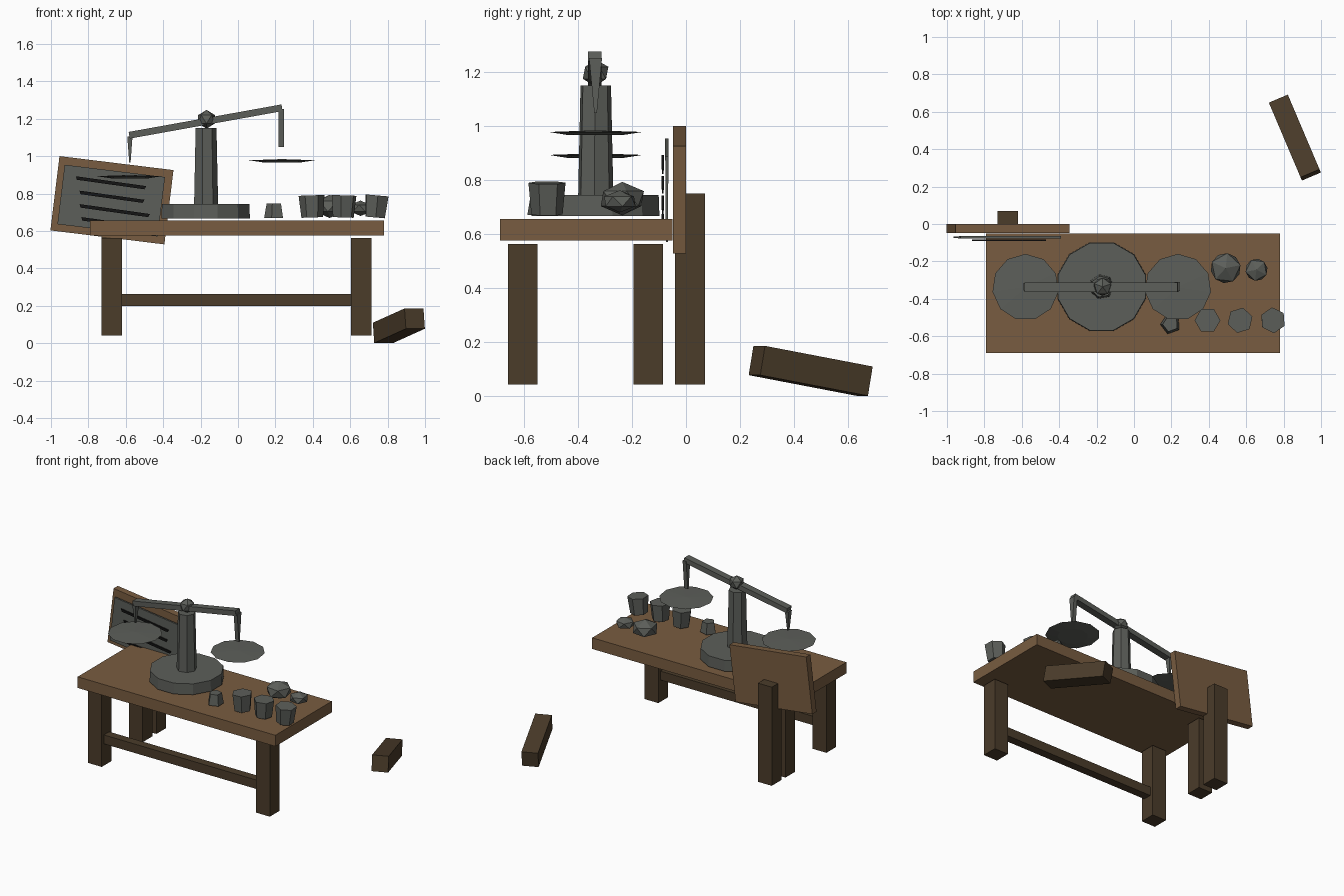
import bpy, bmesh, math
from mathutils import Matrix, Vector

cube = bpy.data.objects.get("Cube")
if cube:
    bpy.data.objects.remove(cube, do_unlink=True)


def material(name, rgb):
    m = bpy.data.materials.new(name)
    m.use_nodes = True
    m.diffuse_color = (*rgb, 1)
    bsdf = m.node_tree.nodes["Principled BSDF"]
    bsdf.inputs["Base Color"].default_value = (*rgb, 1)
    bsdf.inputs["Roughness"].default_value = 0.9
    return m


PLANK = material("plank_wood", (0.19, 0.108, 0.052))
DARK = material("dark_wood", (0.07, 0.045, 0.023))
STONE = material("grey_stone", (0.108, 0.114, 0.102))
INK = material("black_ink", (0.008, 0.008, 0.008))


def finish(name, bm, mat, matrix=None):
    if matrix is not None:
        bm.transform(matrix)
    bmesh.ops.recalc_face_normals(bm, faces=bm.faces)
    mesh = bpy.data.meshes.new(name)
    bm.to_mesh(mesh)
    bm.free()
    mesh.materials.append(mat)
    obj = bpy.data.objects.new(name, mesh)
    bpy.context.collection.objects.link(obj)
    return obj


def box(name, center, size, mat, rot=None, taper=(1, 1)):
    """Box whose lower end is scaled by taper in x and y."""
    bm = bmesh.new()
    bmesh.ops.create_cube(bm, size=1)
    for v in bm.verts:
        if v.co.z < 0:
            v.co.x *= taper[0]
            v.co.y *= taper[1]
        v.co = Vector(a * b for a, b in zip(v.co, size))
    m = Matrix.Translation(center)
    return finish(name, bm, mat, m @ rot if rot else m)


def span(name, x, y, z, mat):
    """Axis-aligned box from its ranges."""
    r = (x, y, z)
    return box(name, [(a + b) / 2 for a, b in r], [b - a for a, b in r], mat)


def drum(name, center, r_low, r_high, height, sides, mat, twist=0, tilt=0):
    bm = bmesh.new()
    bmesh.ops.create_cone(bm, cap_ends=True, segments=sides, radius1=r_low,
                          radius2=r_high, depth=height)
    m = (Matrix.Translation(center) @ Matrix.Rotation(math.radians(tilt), 4, 'Y')
         @ Matrix.Rotation(math.radians(twist), 4, 'Z'))
    return finish(name, bm, mat, m)


def rock(name, center, scale, mat, turn=0):
    bm = bmesh.new()
    bmesh.ops.create_icosphere(bm, subdivisions=1, radius=1)
    m = (Matrix.Translation(center) @ Matrix.Diagonal((*scale, 1))
         @ Matrix.Rotation(turn, 4, 'Z'))
    return finish(name, bm, mat, m)


# Table: three standing legs, the fourth lies on the ground
span("table_top", (-0.79, 0.78), (-0.69, -0.05), (0.575, 0.655), PLANK)
LEG_Z = (0.042, 0.562)
span("front_right_leg", (-0.73, -0.62), (-0.66, -0.55), LEG_Z, DARK)
span("front_left_leg", (0.605, 0.715), (-0.66, -0.55), LEG_Z, DARK)
span("back_right_leg", (-0.73, -0.62), (-0.195, -0.085), LEG_Z, DARK)
span("front_stretcher", (-0.63, 0.615), (-0.635, -0.575), (0.198, 0.262), DARK)
fall = Matrix.Rotation(math.radians(23), 4, 'Z') @ Matrix.Rotation(math.radians(-10), 4, 'X')
box("fallen_leg", (0.86, 0.462, 0.093), (0.11, 0.44, 0.11), DARK, fall)

# Sign: post, tilted board, panel and written strokes
span("sign_post", (-0.73, -0.62), (-0.04, 0.07), (0.042, 0.75), DARK)
lean = Matrix.Rotation(math.radians(7), 4, 'Y')
box("sign_board", (-0.674, -0.024, 0.764), (0.614, 0.048, 0.4), PLANK, lean)
box("sign_panel", (-0.678, -0.071, 0.762), (0.54, 0.012, 0.32), STONE, lean, (1, 0.6))
for i, (x, z, length) in enumerate([(-0.68, 0.857, 0.38), (-0.675, 0.782, 0.35),
                                    (-0.66, 0.708, 0.38), (-0.66, 0.64, 0.36)]):
    stroke = lean @ Matrix.Rotation(math.radians(1), 4, 'Y')
    box(f"sign_stroke_{i + 1}", (x, -0.086, z), (length, 0.008, 0.018), INK, stroke,
        (0.96, 0.5))

# Balance: base, column, pivot and tilted beam
AX, AY = -0.173, -0.335
drum("balance_base", (AX, AY, 0.706), 0.245, 0.242, 0.077, 12, STONE, 15)
drum("balance_column", (AX, AY, 0.945), 0.067, 0.058, 0.41, 7, STONE, 10)
rock("balance_pivot", (AX + 0.005, AY, 1.197), (0.053, 0.053, 0.05), STONE, 0.3)
beam_rot = Matrix.Rotation(math.radians(-10.2), 4, 'Y')
box("balance_beam", (-0.173, AY - 0.003, 1.185), (0.83, 0.05, 0.036), STONE, beam_rot)
box("right_hanger", (-0.578, AY, 1.035), (0.028, 0.04, 0.14), STONE, None, (0.25, 0.4))
box("left_hanger", (0.231, AY, 1.15), (0.028, 0.048, 0.205), STONE, None, (1, 0.2))


def pan(name, x, z):
    """Thin faceted dish, thickest toward the middle."""
    bm = bmesh.new()
    bmesh.ops.create_cone(bm, cap_ends=True, segments=11, radius1=0.1,
                          radius2=0.178, depth=0.012)
    bmesh.ops.poke(bm, faces=[f for f in bm.faces if f.normal.z > 0.9])
    for v in bm.verts:
        if v.co.xy.length < 0.01:
            v.co.z += 0.006
    finish(name, bm, STONE, Matrix.Translation((x, AY - 0.003, z)))


pan("right_pan", -0.58, 0.887)
pan("left_pan", 0.235, 0.972)

# Weights along the front of the table
drum("small_weight", (0.195, -0.535, 0.708), 0.055, 0.042, 0.076, 5, STONE, 20)
for i, (x, tilt) in enumerate([(0.395, -2), (0.565, 2), (0.738, 5)]):
    drum(f"weight_{i + 1}", (x, -0.515, 0.731), 0.058, 0.069, 0.118, 6, STONE, 30 + 17 * i, tilt)

# Loose stones behind the weights
rock("large_stone", (0.49, -0.236, 0.731), (0.09, 0.09, 0.062), STONE, 0.2)
rock("small_stone", (0.655, -0.245, 0.721), (0.066, 0.066, 0.041), STONE, 0.8)
